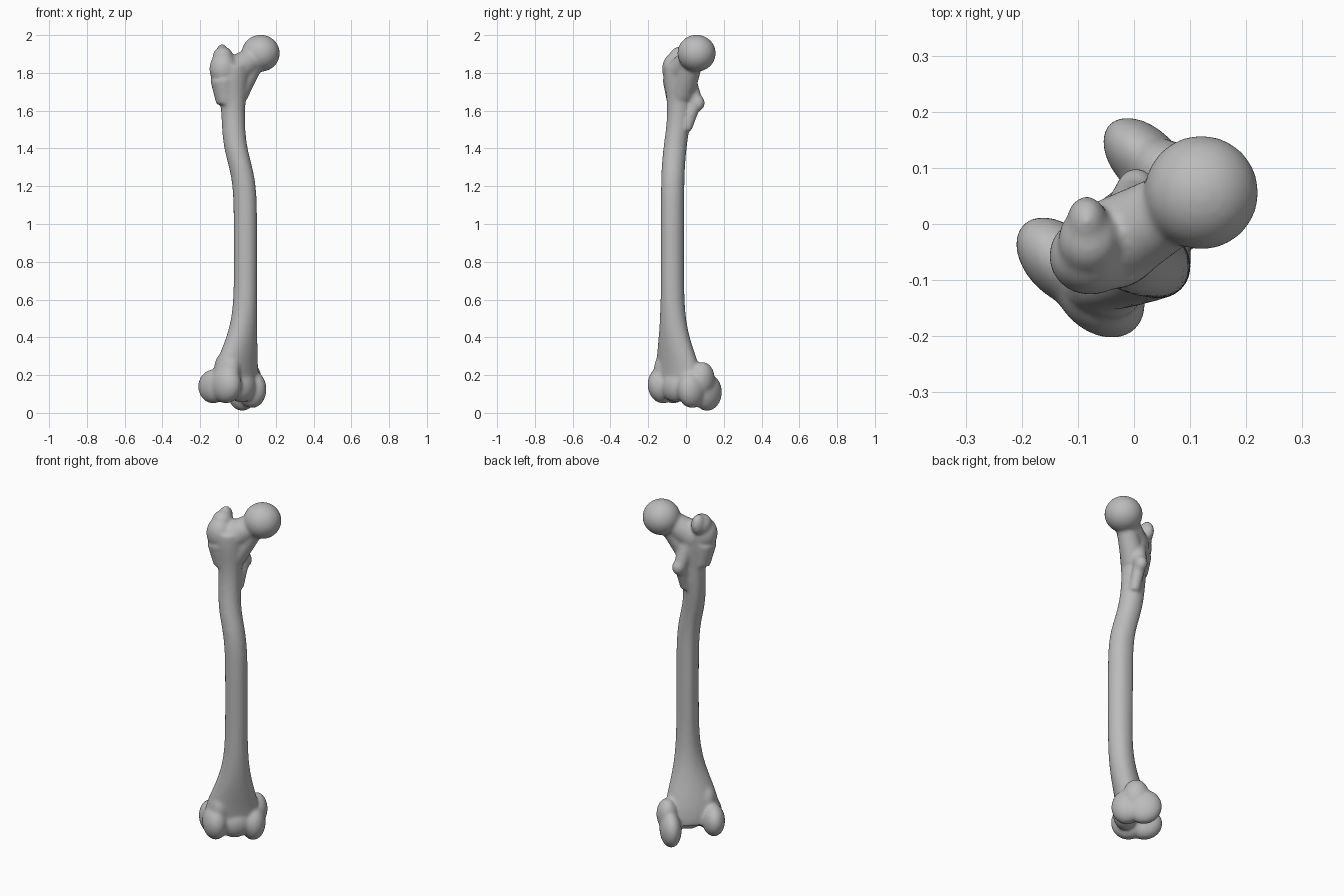
import bpy, bmesh
from math import sin, cos, tau, pi, exp, tanh
from mathutils import Matrix, Vector

cube = bpy.data.objects.get("Cube")
if cube:
    bpy.data.objects.remove(cube)

bm = bmesh.new()
# The knee is turned: its local x points inward, its local y to the rear
KNEE = Matrix.Rotation(pi / 4, 4, "Z")
BODY = Matrix.Identity(4)
SIDES = 32


def bell(height, middle, spread):
    """Smooth swelling around one height."""
    return exp(-((height - middle) / spread) ** 2)


def step(height, middle, spread):
    """Smooth change from zero to one."""
    return (1 + tanh((height - middle) / spread)) / 2


def blob(frame, center, radii):
    """Ellipsoid placed in the given frame."""
    placing = frame @ Matrix.Translation(center) @ Matrix.Diagonal(radii).to_4x4()
    bmesh.ops.create_uvsphere(bm, u_segments=SIDES, v_segments=SIDES // 2,
                              radius=1, matrix=placing)


def limb(start, end, start_radius, end_radius):
    """Tapered link between two points."""
    start, end = Vector(start), Vector(end)
    along = end - start
    turn = along.to_track_quat("Z", "Y").to_matrix().to_4x4()
    bmesh.ops.create_cone(bm, cap_ends=True, segments=SIDES, depth=along.length,
                          radius1=start_radius, radius2=end_radius,
                          matrix=Matrix.Translation((start + end) / 2) @ turn)


def shaft_ring(z):
    """One cross-section of the shaft, following its bends and flares."""
    flare = bell(z, .15, .25)
    collar = bell(z, 1.8, .13)
    center = Vector((.04 - .055 * flare - .067 * step(z, 1.33, .13),
                     -.072 + .04 * bell(z, .1, .25) + .04 * step(z, 1.45, .15), z))
    width = .06 + .09 * flare + .03 * collar
    depth = .063 + .022 * flare + .015 * collar
    ring = []
    for side in range(SIDES):
        angle = tau * side / SIDES
        # Low ridge running down the rear
        ridge = 1 + .15 * bell(z, 1, .5) * max(0, sin(angle)) ** 10
        rim = Vector((width * cos(angle), depth * sin(angle), 0)) * ridge
        ring.append(bm.verts.new(center + KNEE @ rim))
    return ring


# Shaft
bottom, top, count = .12, 1.84, 44
rings = [shaft_ring(bottom + (top - bottom) * i / count) for i in range(count + 1)]
for lower, upper in zip(rings, rings[1:]):
    for i in range(SIDES):
        bm.faces.new((lower[i - 1], lower[i], upper[i], upper[i - 1]))
bm.faces.new(reversed(rings[0]))
bm.faces.new(rings[-1])

# Ball head, and the neck with its lower buttress
blob(BODY, center=(.12, .056, 1.904), radii=(.102, .102, .098))
limb(start=(-.03, -.03, 1.8), end=(.1, .045, 1.89), start_radius=.08, end_radius=.062)
limb(start=(-.01, -.02, 1.69), end=(.075, .03, 1.84), start_radius=.065, end_radius=.055)

# Outer upper knob with its raised rear tip
blob(BODY, center=(-.078, -.057, 1.82), radii=(.074, .07, .09))
blob(BODY, center=(-.08, -.03, 1.88), radii=(.056, .06, .06))
blob(BODY, center=(-.084, .005, 1.895), radii=(.036, .045, .058))
limb(start=(-.06, -.045, 1.64), end=(-.078, -.055, 1.77), start_radius=.055, end_radius=.07)

# Small rear knob, with the crest above and below it
blob(BODY, center=(.004, .062, 1.64), radii=(.036, .038, .044))
limb(start=(0, .055, 1.64), end=(-.02, 0, 1.8), start_radius=.036, end_radius=.045)
limb(start=(0, .045, 1.63), end=(0, 0, 1.5), start_radius=.034, end_radius=.03)

# Inner knee knuckle: rear, front and side swelling
blob(KNEE, center=(.095, .063, .11), radii=(.058, .095, .1))
blob(KNEE, center=(.075, -.03, .125), radii=(.068, .085, .1))
blob(KNEE, center=(.105, .02, .18), radii=(.058, .07, .09))

# Outer knee knuckle: rear, front lip and upper swelling
blob(KNEE, center=(-.14, .045, .14), radii=(.062, .095, .09))
blob(KNEE, center=(-.13, -.04, .15), radii=(.07, .095, .1))
blob(KNEE, center=(-.11, -.03, .23), radii=(.06, .08, .1))

# Shallow groove floor between the knuckles
blob(KNEE, center=(-.025, -.05, .14), radii=(.09, .065, .085))

mesh = bpy.data.meshes.new("thigh_bone")
bm.to_mesh(mesh)
bm.free()
bone = bpy.data.objects.new("thigh_bone", mesh)
bpy.context.collection.objects.link(bone)

# Fuse all parts into one soft surface
fuse = bone.modifiers.new("fuse", "REMESH")
fuse.mode = "VOXEL"
fuse.voxel_size = .008
fuse.use_smooth_shade = True
soften = bone.modifiers.new("soften", "SMOOTH")
soften.factor = .5
soften.iterations = 14

# Single grey for the whole bone
grey = bpy.data.materials.new("bone_grey")
grey.use_nodes = True
colour = (.5, .5, .5, 1)
grey.diffuse_color = colour
grey.node_tree.nodes["Principled BSDF"].inputs["Base Color"].default_value = colour
mesh.materials.append(grey)
